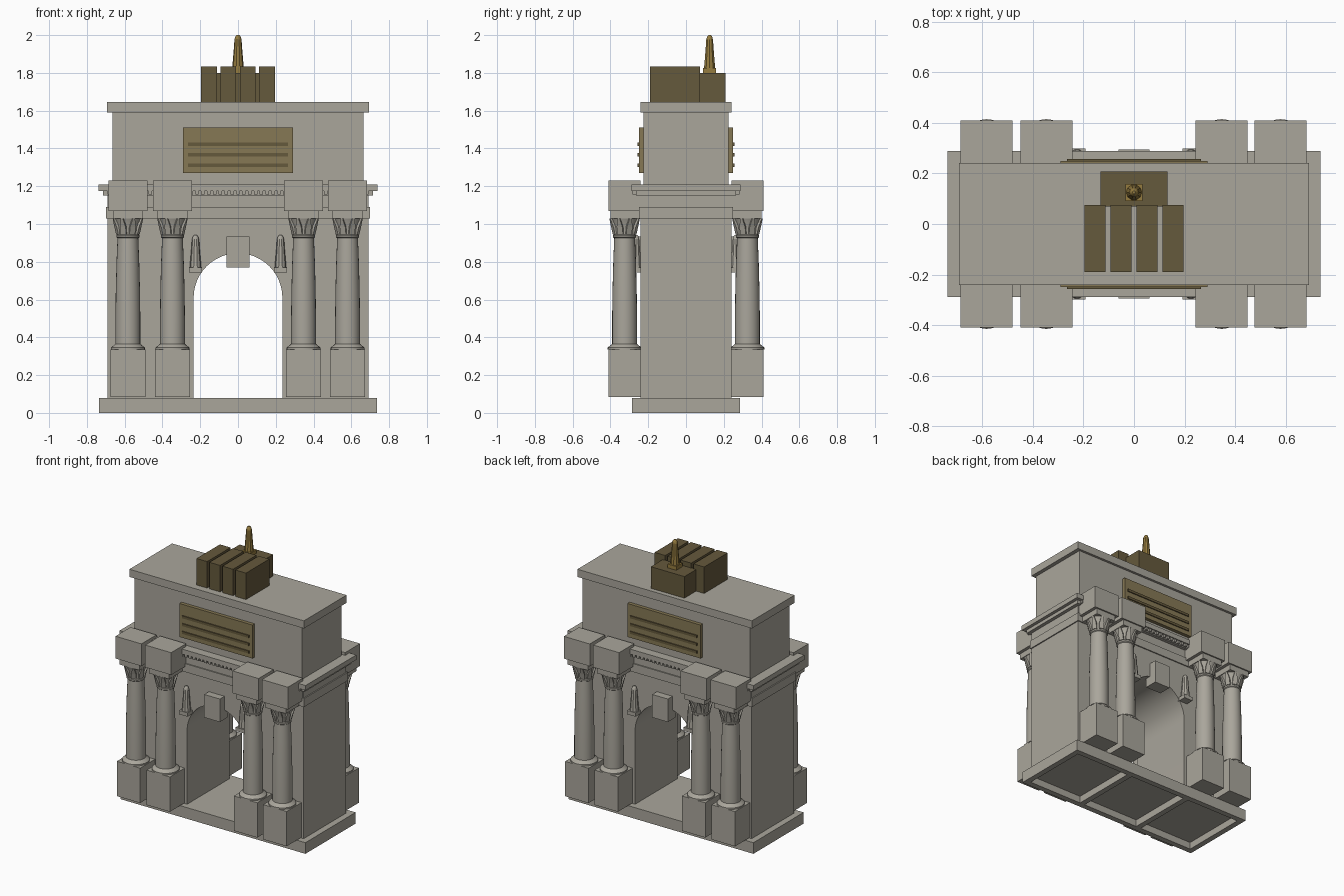
import bpy, bmesh
from math import pi, cos, sin
from mathutils import Matrix, Vector

if "Cube" in bpy.data.objects:
    bpy.data.objects.remove(bpy.data.objects["Cube"])


def material(name, rgb):
    m = bpy.data.materials.new(name)
    m.diffuse_color = (*rgb, 1)
    m.use_nodes = True
    m.node_tree.nodes["Principled BSDF"].inputs["Base Color"].default_value = m.diffuse_color
    return m


stone = material("stone", (0.40, 0.38, 0.33))
bronze = material("bronze", (0.13, 0.10, 0.045))
plaque = material("plaque", (0.24, 0.19, 0.09))
gold = material("gold", (0.30, 0.20, 0.05))


def finish(name, bm, mat, smooth=False):
    bmesh.ops.recalc_face_normals(bm, faces=bm.faces)
    me = bpy.data.meshes.new(name)
    bm.to_mesh(me)
    bm.free()
    me.materials.append(mat)
    ob = bpy.data.objects.new(name, me)
    bpy.context.collection.objects.link(ob)
    if smooth:
        bpy.ops.object.select_all(action='DESELECT')
        ob.select_set(True)
        bpy.context.view_layer.objects.active = ob
        bpy.ops.object.shade_smooth_by_angle(angle=0.6)
    return ob


def add_box(bm, x0, x1, y0, y1, z0, z1):
    m = Matrix.Translation(((x0 + x1) / 2, (y0 + y1) / 2, (z0 + z1) / 2))
    bmesh.ops.create_cube(bm, size=1, matrix=m @ Matrix.Diagonal((x1 - x0, y1 - y0, z1 - z0, 1)))


def box(name, x0, x1, y0, y1, z0, z1, mat=stone):
    bm = bmesh.new()
    add_box(bm, x0, x1, y0, y1, z0, z1)
    return finish(name, bm, mat)


def slab(name, hx, hy, z0, z1):
    return box(name, -hx, hx, -hy, hy, z0, z1)


def add_lathe(bm, profile, x, y, n):
    rings = [[bm.verts.new((x + r * cos(2 * pi * i / n), y + r * sin(2 * pi * i / n), z))
              for i in range(n)] for r, z in profile]
    for a, b in zip(rings, rings[1:]):
        for i in range(n):
            bm.faces.new((a[i], a[(i + 1) % n], b[(i + 1) % n], b[i]))
    bm.faces.new(rings[0][::-1])
    bm.faces.new(rings[-1])


def statue(name, x, y, z, mat):
    # square foot under a tapering rounded figure
    box(name + "_foot", x - .034, x + .034, y - .034, y + .034, z, z + .027, mat)
    bm = bmesh.new()
    add_lathe(bm, [(.031, z + .025), (.027, z + .07), (.022, z + .13), (.019, z + .175),
                   (.014, z + .192), (.006, z + .2)], x, y, 10)
    finish(name, bm, mat, True)


# Hollow plinth: top slab, rim and two ribs
bm = bmesh.new()
add_box(bm, -.735, .735, -.285, .285, .05, .08)
for s in (-1, 1):
    add_box(bm, -.735, .735, s * .265 - .02, s * .265 + .02, 0, .06)
    add_box(bm, s * .715 - .02, s * .715 + .02, -.245, .245, 0, .06)
    add_box(bm, s * .245 - .02, s * .245 + .02, -.245, .245, 0, .06)
finish("plinth", bm, stone)

# Arched body extruded through its depth
pts = [(.69, .08), (.69, 1.16), (-.69, 1.16), (-.69, .08), (-.235, .08)]
pts += [(-.235 * cos(pi * i / 24), .61 + .235 * sin(pi * i / 24)) for i in range(25)]
pts += [(.235, .08)]
bm = bmesh.new()
face = bm.faces.new([bm.verts.new((x, -.242, z)) for x, z in pts])
ext = bmesh.ops.extrude_face_region(bm, geom=[face])
bmesh.ops.translate(bm, vec=(0, .484, 0), verts=[v for v in ext["geom"] if isinstance(v, bmesh.types.BMVert)])
finish("arch_body", bm, stone, True)

# Entablature mouldings, attic and its cornice
slab("architrave", .698, .25, 1.03, 1.09)
slab("cornice_bed", .715, .265, 1.15, 1.175)
slab("cornice", .738, .288, 1.175, 1.21)
slab("attic", .665, .225, 1.20, 1.60)
slab("attic_cornice", .693, .242, 1.59, 1.645)
bm = bmesh.new()
for s in (-1, 1):
    for i in range(45):
        x = -.682 + i * .031
        add_box(bm, x - .009, x + .009, s * .272 - .01, s * .272 + .01, 1.155, 1.176)
finish("dentils", bm, stone)

# Columns with pedestals, leafy capitals and projecting entablature blocks
shaft = [(.09, .335), (.09, .345), (.082, .352), (.074, .358), (.066, .365), (.066, .5),
         (.064, .65), (.060, .8), (.055, .925), (.061, .93), (.061, .94), (.056, .945),
         (.058, .97), (.064, 1.0), (.076, 1.03)]
for side in (-1, 1):
    y = side * .325
    tag = "front" if side < 0 else "back"
    for k, x in enumerate((-.583, -.347, .347, .58)):
        n = f"{tag}_{k + 1}"
        box("pedestal_" + n, x - .093, x + .093, y - .085, y + .085, .085, .335)
        box("abacus_" + n, x - .08, x + .08, y - .075, y + .075, 1.03, 1.072)
        box("entablature_block_" + n, x - .103, x + .103, y - .085, y + .085, 1.07, 1.23)
        bm = bmesh.new()
        add_lathe(bm, shaft, x, y, 24)
        finish("column_" + n, bm, stone, True)
        bm = bmesh.new()
        for i in range(8):
            rot = Matrix.Translation((x, y, 0)) @ Matrix.Rotation(2 * pi * (i + .5) / 8, 4, 'Z')
            rows = [(.056, .945, .016), (.066, .985, .016), (.080, 1.03, .006)]
            quads = [[bm.verts.new(rot @ Vector((r + dx, dy, z)))
                      for dx, dy in ((-.012, -w), (.005, -w), (.005, w), (-.012, w))] for r, z, w in rows]
            for a, b in zip(quads, quads[1:]):
                for j in range(4):
                    bm.faces.new((a[j], a[(j + 1) % 4], b[(j + 1) % 4], b[j]))
            bm.faces.new(quads[0])
            bm.faces.new(quads[-1])
        finish("capital_leaves_" + n, bm, stone)

    # Keystone and spandrel figures
    a, b = sorted((side * .20, side * .295))
    box("keystone_" + tag, -.062, .062, a, b, .77, .935)
    for sx in (-1, 1):
        statue(f"spandrel_figure_{tag}_{'left' if sx < 0 else 'right'}", sx * .225, side * .265, .742, stone)

    # Attic panel with raised bars
    a, b = sorted((side * .22, side * .25))
    box("panel_" + tag, -.29, .29, a, b, 1.27, 1.51, plaque)
    a, b = sorted((side * .24, side * .257))
    for i in range(3):
        z = 1.31 + i * .056
        box(f"panel_bar_{tag}_{i + 1}", -.265, .265, a, b, z - .009, z + .009, bronze)

# Chariot group on the roof
for i in range(4):
    x = -.1545 + i * .103
    box(f"horse_{i + 1}", x - .042, x + .042, -.19, .075, 1.645, 1.835, bronze)
box("chariot", -.133, .133, .07, .208, 1.645, 1.80, bronze)
statue("charioteer", 0, .125, 1.80, gold)
